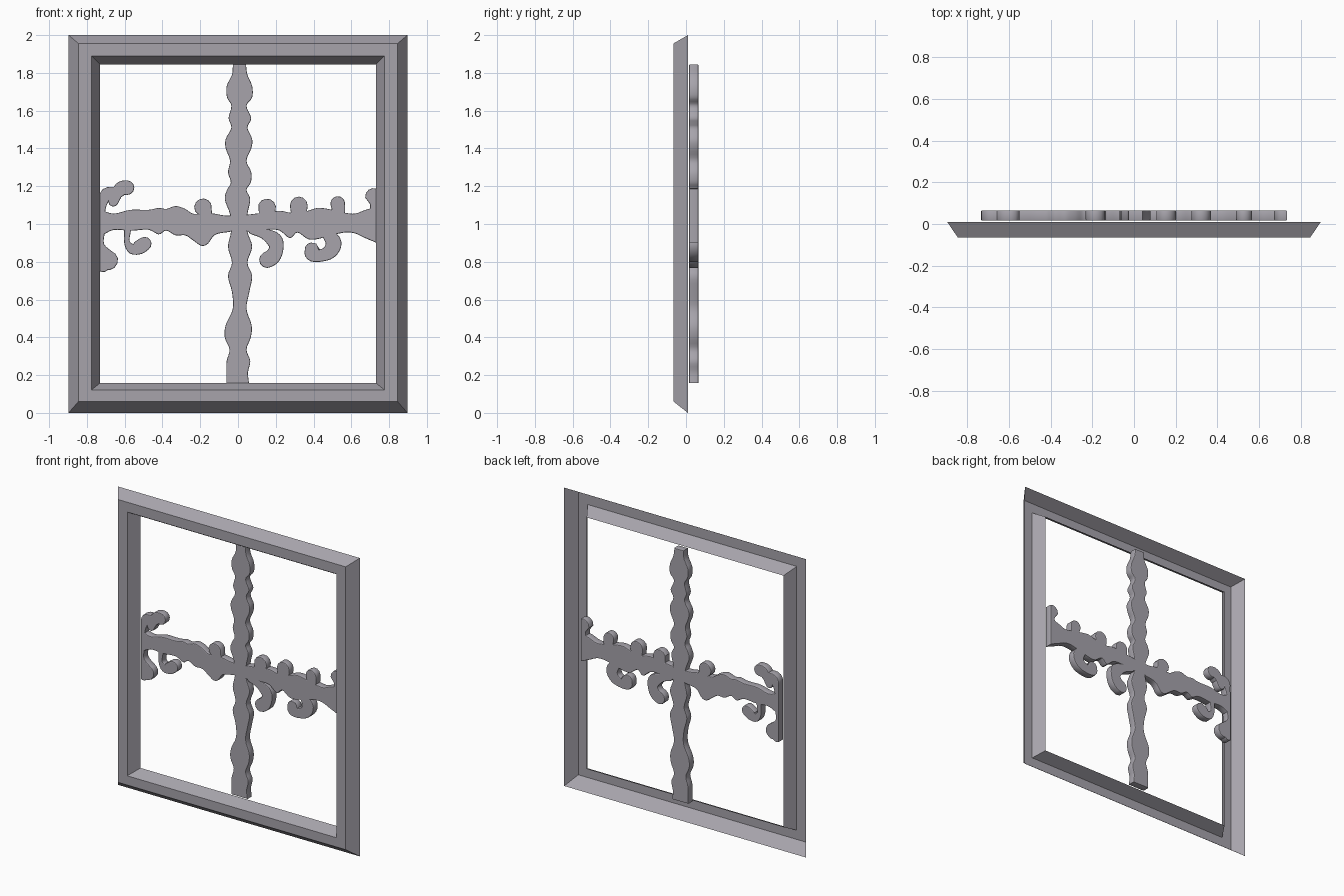
import bpy, bmesh, math
from mathutils import Vector
from mathutils.geometry import delaunay_2d_cdt

if "Cube" in bpy.data.objects:
    bpy.data.objects.remove(bpy.data.objects["Cube"])

Y_FRONT, Y_BACK = 0.016, 0.066      # depth of the tracery
LIMIT = 0.734                       # tracery is cut off at the frame opening

# Dark grey metal for all parts
metal = bpy.data.materials.new("dark_grey_metal")
metal.diffuse_color = (0.385, 0.37, 0.41, 1)
metal.use_nodes = True
metal.node_tree.nodes["Principled BSDF"].inputs["Base Color"].default_value = metal.diffuse_color


def add_object(name, bm):
    mesh = bpy.data.meshes.new(name)
    bm.to_mesh(mesh)
    bm.free()
    mesh.materials.append(metal)
    obj = bpy.data.objects.new(name, mesh)
    bpy.context.collection.objects.link(obj)
    return obj


def spline(points, steps=4):
    """Catmull-Rom curve through points of any dimension."""
    pts = [Vector(p) for p in points]
    pts = [2 * pts[0] - pts[1]] + pts + [2 * pts[-1] - pts[-2]]
    out = []
    for a, b, c, d in zip(pts, pts[1:], pts[2:], pts[3:]):
        for k in range(steps):
            t = k / steps
            out.append(0.5 * (2 * b + (c - a) * t + (2 * a - 5 * b + 4 * c - d) * t * t
                              + (3 * b - a - 3 * c + d) * t ** 3))
    return out + [pts[-2]]


def wavy_bar(rows, vertical):
    """Outline from rows of (position along, side A, side B)."""
    s = spline(rows)
    side_a = [(p[0], p[1]) for p in s]
    side_b = [(p[0], p[2]) for p in reversed(s)]
    return [(b, a) if vertical else (a, b) for a, b in side_a + side_b]


def scroll(path):
    """Outline of a tapered stroke with round ends; path of (x, z, radius)."""
    s = spline(path)
    left, right = [], []
    for i, p in enumerate(s):
        d = s[min(i + 1, len(s) - 1)] - s[max(i - 1, 0)]
        ang = math.atan2(d[1], d[0])
        caps = [0]
        if i == 0:
            caps = [90, 60, 30, 0]
        elif i == len(s) - 1:
            caps = [0, -30, -60, -90]
        for c in caps:
            for side, lst in ((1, left), (-1, right)):
                t = ang + side * math.radians(90 + c)
                lst.append((p[0] + p[2] * math.cos(t), p[1] + p[2] * math.sin(t)))
    return [(max(-LIMIT, min(LIMIT, x)), z) for x, z in left + right[::-1]]


def inside(p, poly):
    """Non-zero winding test."""
    w = 0
    for (x1, y1), (x2, y2) in zip(poly, poly[1:] + poly[:1]):
        side = (x2 - x1) * (p[1] - y1) - (p[0] - x1) * (y2 - y1)
        if y1 <= p[1] < y2 and side > 0:
            w += 1
        elif y2 <= p[1] < y1 and side < 0:
            w -= 1
    return w != 0


# Frame: open-backed moulding with sloping outer and inner sides
rings = [(0.897, 0.0, 2.0, 0.01), (0.845, 0.06, 1.956, -0.066),
         (0.775, 0.122, 1.89, -0.066), (0.73, 0.158, 1.845, 0.01)]
bm = bmesh.new()
loops = [[bm.verts.new(c) for c in ((-w, y, lo), (w, y, lo), (w, y, hi), (-w, y, hi))]
         for w, lo, hi, y in rings]
for r0, r1 in zip(loops, loops[1:]):
    for i in range(4):
        j = (i + 1) % 4
        bm.faces.new((r0[i], r0[j], r1[j], r1[i]))
add_object("window_frame", bm)

# Upright bar: (z, left x, right x)
upright = [
    (1.845, -.027, .042), (1.79, -.032, .05), (1.73, -.06, .075), (1.67, -.058, .075),
    (1.625, -.035, .045), (1.56, -.05, .07), (1.51, -.035, .05), (1.45, -.065, .075),
    (1.40, -.065, .07), (1.335, -.042, .045), (1.275, -.053, .07), (1.22, -.038, .068),
    (1.18, -.058, .045), (1.13, -.07, .065), (1.05, -.042, .05), (.96, -.037, .05),
    (.88, -.053, .075), (.795, -.032, .05), (.725, -.053, .075), (.64, -.032, .06),
    (.55, -.028, .045), (.465, -.065, .072), (.40, -.07, .068), (.335, -.045, .045),
    (.275, -.06, .065), (.215, -.062, .053), (.157, -.062, .058)]

# Cross bar: (x, top z, bottom z)
cross = [
    (-.734, 1.08, .93), (-.66, 1.055, .968), (-.57, 1.075, .964), (-.475, 1.075, .97),
    (-.42, 1.085, .945), (-.38, 1.08, .965), (-.33, 1.095, .94), (-.28, 1.08, .94),
    (-.24, 1.055, .915), (-.195, 1.055, .885), (-.16, 1.055, .895), (-.125, 1.055, .94),
    (-.07, 1.045, .955), (.01, 1.045, .96), (.095, 1.055, .96), (.16, 1.06, .97),
    (.22, 1.07, .965), (.275, 1.06, .925), (.315, 1.06, .955), (.37, 1.07, .92),
    (.42, 1.085, .92), (.475, 1.08, .935), (.565, 1.06, .955), (.62, 1.055, .95),
    (.675, 1.075, .925), (.734, 1.09, .90)]

# Curls and buds: (x, z, radius) along each stroke
upper_left = [
    [(-.722, 1.05, .015), (-.712, 1.11, .02), (-.695, 1.155, .036), (-.645, 1.165, .034),
     (-.615, 1.19, .037), (-.588, 1.192, .039)],
    [(-.66, 1.118, .026), (-.645, 1.15, .028)]]
lower_curls = [
    [(-.72, .96, .015), (-.724, .89, .016), (-.70, .825, .05), (-.69, .81, .055)],
    [(-.69, .805, .05), (-.715, .775, .03)],
    [(-.585, .965, .018), (-.588, .905, .015), (-.562, .87, .028), (-.525, .876, .037),
     (-.495, .895, .037)],
    [(.075, .965, .02), (.135, .95, .028), (.19, .916, .042), (.203, .875, .038),
     (.185, .83, .042), (.155, .81, .043)],
    [(.475, .95, .032), (.506, .90, .042), (.485, .853, .038), (.433, .832, .032),
     (.396, .842, .041), (.39, .865, .037)]]
buds = [
    [(-.185, 1.088, .047), (-.165, 1.045, .03)],
    [(.153, 1.086, .048), (.135, 1.04, .026)],
    [(.322, 1.098, .047), (.322, 1.06, .042)],
    [(.528, 1.108, .039), (.535, 1.06, .032)],
    [(.718, 1.145, .045), (.722, 1.10, .022), (.718, 1.05, .028)]]

outlines = [wavy_bar(upright, True), wavy_bar(cross, False)]
outlines += [scroll(p) for p in upper_left + lower_curls + buds]

# Tracery: merge all outlines into one flat shape, then give it thickness
points, edges = [], []
for o in outlines:
    n, m = len(points), len(o)
    points += [Vector(p) for p in o]
    edges += [(n + i, n + (i + 1) % m) for i in range(m)]
verts, _, tris, *_ = delaunay_2d_cdt(points, edges, [], 0, 1e-5)

bm = bmesh.new()
bverts = [bm.verts.new((v[0], Y_FRONT, v[1])) for v in verts]
for t in tris:
    c = sum((verts[i] for i in t), Vector((0, 0))) / len(t)
    if any(inside(c, o) for o in outlines):
        bm.faces.new([bverts[i] for i in t])
bmesh.ops.delete(bm, geom=[v for v in bm.verts if not v.link_faces], context='VERTS')
bmesh.ops.remove_doubles(bm, verts=bm.verts[:], dist=0.003)
bmesh.ops.dissolve_limit(bm, angle_limit=math.radians(1), verts=bm.verts[:], edges=bm.edges[:])
front = bm.faces[:]
ext = bmesh.ops.extrude_face_region(bm, geom=front, use_keep_orig=True)
bmesh.ops.translate(bm, vec=(0, Y_BACK - Y_FRONT, 0),
                    verts=[g for g in ext["geom"] if isinstance(g, bmesh.types.BMVert)])
bmesh.ops.recalc_face_normals(bm, faces=bm.faces[:])

# Softened rims front and back
bm.normal_update()
rims = [e for e in bm.edges if len(e.link_faces) == 2
        and sum(abs(f.normal.y) > 0.9 for f in e.link_faces) == 1]
bmesh.ops.bevel(bm, geom=rims, offset=0.005, segments=2, profile=0.5,
                affect='EDGES', clamp_overlap=False)
tracery = add_object("scroll_tracery", bm)
bpy.context.view_layer.objects.active = tracery
tracery.select_set(True)
bpy.ops.object.shade_smooth_by_angle(angle=math.radians(35))

# Keep the broad front and back faces flat
for face in tracery.data.polygons:
    if abs(face.normal.y) > 0.98:
        face.use_smooth = False
